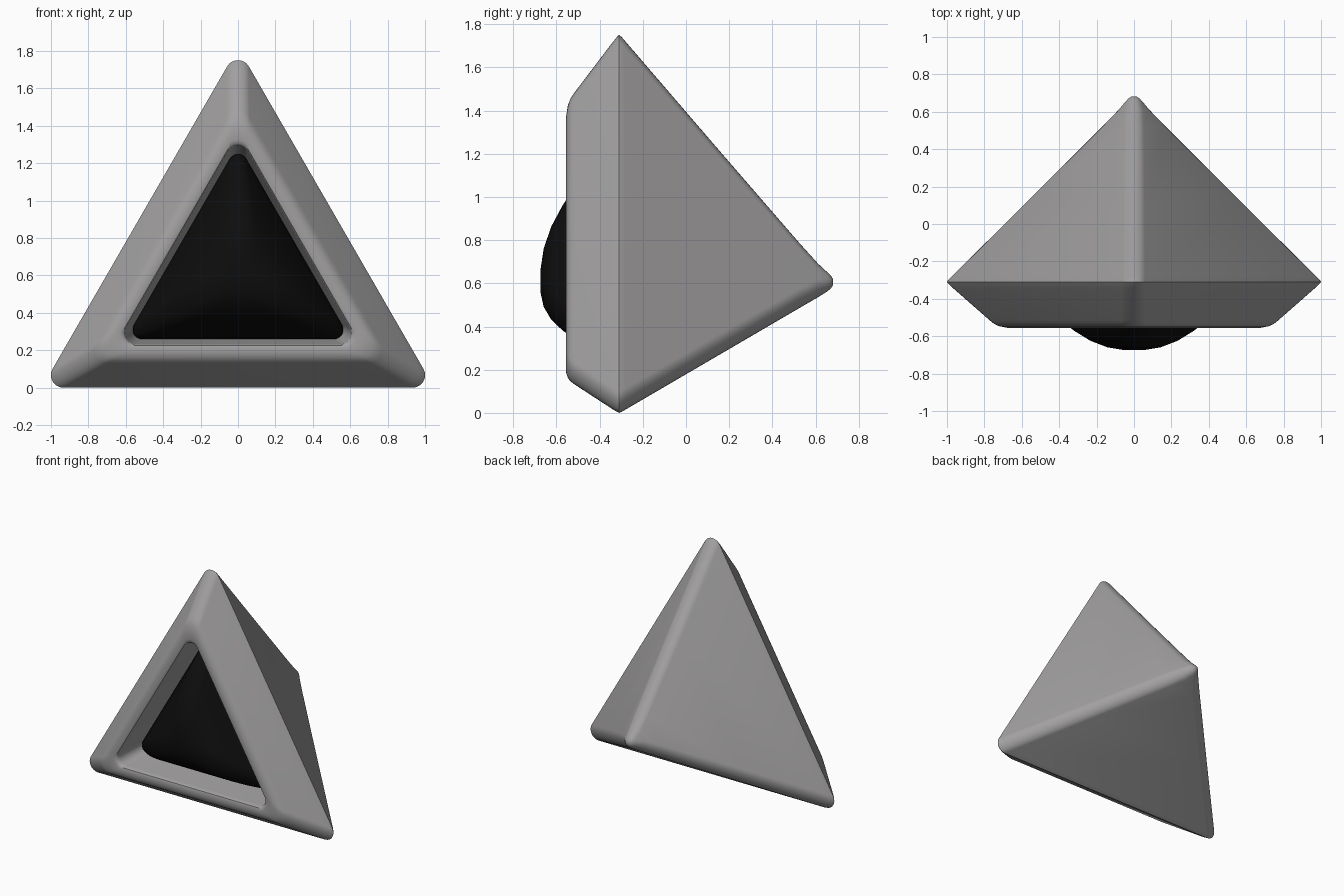
import bpy, bmesh, math
from mathutils import Vector

if "Cube" in bpy.data.objects:
    bpy.data.objects.remove(bpy.data.objects["Cube"])

ZC = 0.606          # height of the triangle centre
SEG = 8             # steps in every rounded corner


def material(name, rgb):
    m = bpy.data.materials.new(name)
    m.diffuse_color = (*rgb, 1)
    m.use_nodes = True
    m.node_tree.nodes["Principled BSDF"].inputs["Base Color"].default_value = m.diffuse_color
    return m


def tri_outline(a, r, seg=SEG, side=0):
    """Rounded triangle: a = centre to side, r = corner radius."""
    r = min(r, a)
    pts = []
    for k in range(3):
        d = math.radians(90 + 120 * k)
        c = Vector((math.cos(d), math.sin(d))) * 2 * (a - r)
        for i in range(seg + 1):
            t = d + math.radians(-60 + 120 * i / seg)
            pts.append(c + Vector((math.cos(t), math.sin(t))) * r)
    if side:        # extra points along the straight sides
        out, n = [], seg + 1
        for i, p in enumerate(pts):
            out.append(p)
            if i % n == seg:
                q = pts[(i + 1) % len(pts)]
                out += [p.lerp(q, j / (side + 1)) for j in range(1, side + 1)]
        pts = out
    return pts


def loft(name, rings, mat, angle):
    """Join (outline, depths) rings and close both ends."""
    bm = bmesh.new()
    loops = [[bm.verts.new((p.x, y, ZC + p.y)) for p in o] for o, y in rings]
    n = len(loops[0])
    for a, b in zip(loops, loops[1:]):
        for i in range(n):
            j = (i + 1) % n
            bm.faces.new((a[i], a[j], b[j], b[i]))
    bm.faces.new(loops[0])
    bm.faces.new(loops[-1])
    bmesh.ops.recalc_face_normals(bm, faces=bm.faces)
    me = bpy.data.meshes.new(name)
    bm.to_mesh(me)
    bm.free()
    ob = bpy.data.objects.new(name, me)
    bpy.context.collection.objects.link(ob)
    me.materials.append(mat)
    bpy.ops.object.select_all(action='DESELECT')
    ob.select_set(True)
    bpy.context.view_layer.objects.active = ob
    bpy.ops.object.shade_smooth_by_angle(angle=math.radians(angle))
    return ob


grey = material("grey_shell", (0.36, 0.35, 0.355))
black = material("black_lens", (0.004, 0.004, 0.004))

# shell: back point, pyramid, widest edge, front chamfer, rim, recess
profile = [(0.012, 0.012, 0.682), (0.03, 0.03, 0.671), (0.045, 0.042, 0.652),
           (0.07, 0.055, 0.612), (0.12, 0.06, 0.526), (0.35, 0.065, 0.132),
           (0.59, 0.067, -0.279), (0.601, 0.067, -0.298), (0.606, 0.067, -0.31),
           (0.600, 0.067, -0.322), (0.585, 0.067, -0.346),
           (0.475, 0.07, -0.515), (0.462, 0.07, -0.533), (0.445, 0.07, -0.547),
           (0.42, 0.07, -0.555), (0.392, 0.065, -0.555), (0.381, 0.062, -0.551),
           (0.375, 0.06, -0.54), (0.372, 0.058, -0.52), (0.346, 0.052, -0.30),
           (0.34, 0.05, -0.26)]
loft("shell", [(tri_outline(a, r), y) for a, r, y in profile], grey, 40)

# lens: bulging triangle that turns round towards its centre
rings = [(tri_outline(0.347, 0.05, 6, 6), -0.27)]
for s in (1, 0.95, 0.87, 0.77, 0.65, 0.5, 0.33, 0.15):
    a = 0.347 * s
    r = a * (0.15 + 0.75 * (1 - s))
    rings.append((tri_outline(a, r, 6, 6), -0.675 + 0.35 * s ** 2.8))
loft("lens", rings, black, 40)
